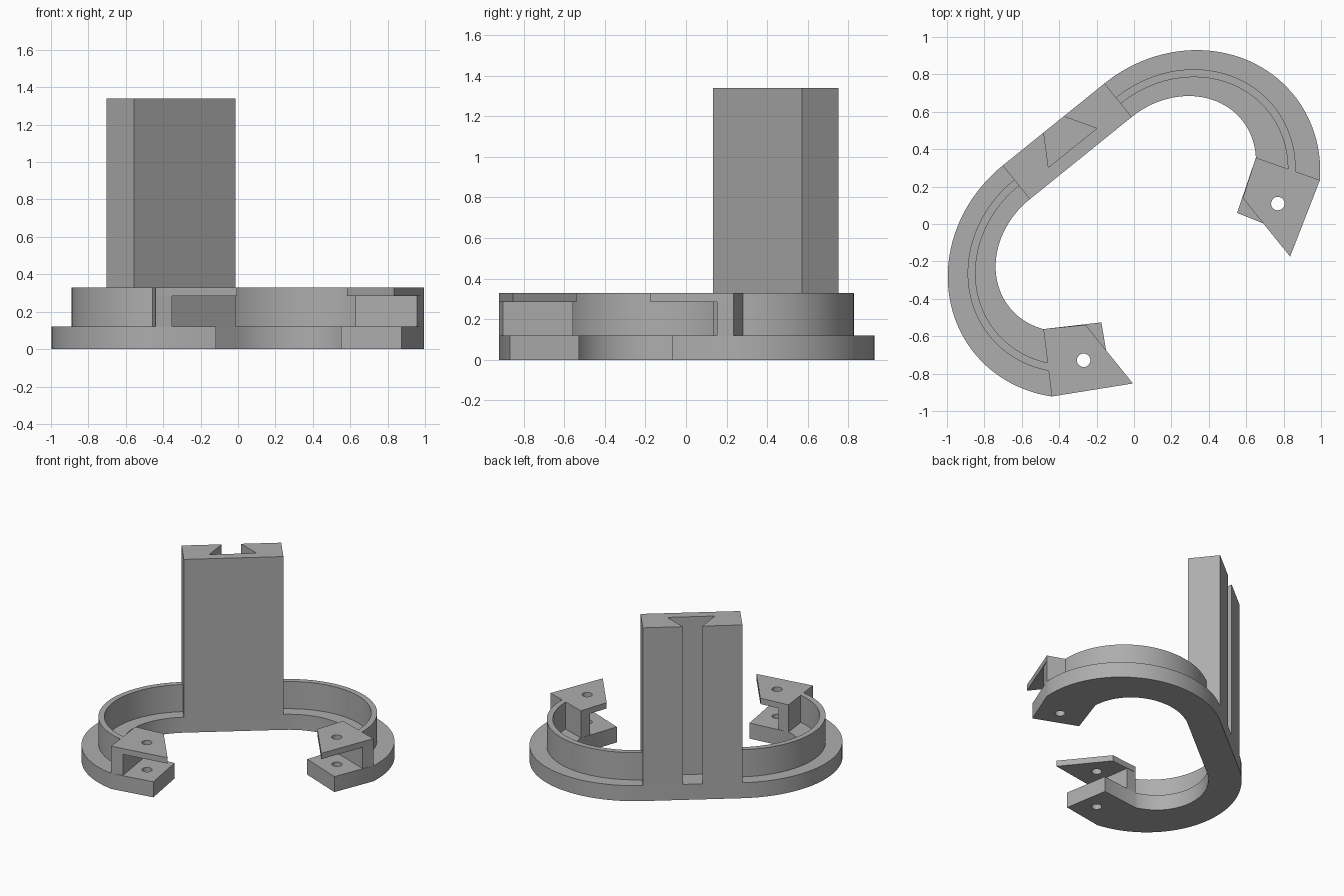
import bpy
import bmesh
from math import cos, sin, radians
from mathutils import Matrix

cube = bpy.data.objects.get("Cube")
if cube:
    bpy.data.objects.remove(cube, do_unlink=True)

grey = bpy.data.materials.new("plain grey")
grey.use_nodes = True
GREY = (0.42, 0.42, 0.42, 1)
grey.diffuse_color = GREY
grey.node_tree.nodes["Principled BSDF"].inputs["Base Color"].default_value = GREY

# The clamp is symmetric about its own axis and stands turned on the ground
TURN = Matrix.Rotation(radians(38.9), 4, 'Z')
BASE_TOP, JAW_UNDER, RIM_TOP, POST_TOP = 0.12, 0.285, 0.33, 1.34
HALF = 0.35           # half width of the post, and centre of the side arcs
BACK, FRONT = 0.684, 0.453


def arc(cv, a, b, end, n=44):
    """Elliptical side arc from the post round to the clip."""
    angles = [radians(90 + (end - 90) * i / n) for i in range(n + 1)]
    return [(HALF + a * cos(t), cv + b * sin(t)) for t in angles]


def mirror(points):
    return [(-u, v) for u, v in reversed(points)]


def prism(name, outline, z0, z1):
    bm = bmesh.new()
    face = bm.faces.new([bm.verts.new((u, v, z0)) for u, v in outline])
    up = bmesh.ops.extrude_face_region(bm, geom=[face])["geom"]
    top = [g for g in up if isinstance(g, bmesh.types.BMVert)]
    bmesh.ops.translate(bm, verts=top, vec=(0, 0, z1 - z0))
    bmesh.ops.recalc_face_normals(bm, faces=bm.faces[:])
    bm.transform(TURN)
    mesh = bpy.data.meshes.new(name)
    bm.to_mesh(mesh)
    bm.free()
    mesh.materials.append(grey)
    obj = bpy.data.objects.new(name, mesh)
    bpy.context.collection.objects.link(obj)
    return obj


def activate(obj):
    bpy.ops.object.select_all(action='DESELECT')
    obj.select_set(True)
    bpy.context.view_layer.objects.active = obj


def drill(obj, u, v, r=0.036, n=32):
    """Cut a vertical screw hole right through a part."""
    ring = [(u + r * cos(radians(360 * i / n)), v + r * sin(radians(360 * i / n)))
            for i in range(n)]
    cutter = prism("hole_cutter", ring, -0.1, 0.5)
    cutter.hide_render = True
    mod = obj.modifiers.new("hole", 'BOOLEAN')
    mod.operation = 'DIFFERENCE'
    mod.solver = 'EXACT'
    mod.object = cutter
    activate(obj)
    bpy.ops.object.modifier_apply(modifier=mod.name)
    bpy.data.objects.remove(cutter, do_unlink=True)


outer = arc(0, 0.748, BACK, -40.2)
inner = arc(0.07, 0.448, FRONT - 0.07, -32)
end_out, end_in = outer[-1], inner[-1]
hole = (0.667, -0.398)

# Base: flange all round, with a blunt lower jaw at each end
half = outer + [(0.636, -0.602), (0.466, -0.3)] + inner[::-1]
base = prism("base_flange", half + mirror(half), 0, BASE_TOP)

# Post with a dovetail groove down its back
side = [(0.068, BACK), (0.166, 0.523)]
post_half = side[::-1] + [side[0], (HALF, BACK), (HALF, FRONT)]
post_half = post_half[1:] if post_half[0] == post_half[1] else post_half
post_half = [side[1], side[0], (HALF, BACK), (HALF, FRONT)]
post = prism("post", post_half + mirror(post_half), BASE_TOP, POST_TOP)

# Thin rim walls, connecting webs and pointed upper jaws on both sides
wall = ([(HALF - 0.02, 0.587)] + arc(0.02, 0.628, 0.567, -38)
        + arc(0.02, 0.586, 0.525, -36)[::-1] + [(HALF - 0.02, 0.545)])
web = [end_out, (0.841, -0.481), (0.663, -0.18), end_in]
jaw = [end_out, (0.54, -0.66), (0.54, -0.257), end_in]

parts = [base, post]
for label, flip in (("left", False), ("right", True)):
    shape = mirror if flip else list
    upper = prism(label + "_upper_jaw", shape(jaw), JAW_UNDER, RIM_TOP)
    u = -hole[0] if flip else hole[0]
    drill(base, u, hole[1])
    drill(upper, u, hole[1])
    parts += [upper,
              prism(label + "_rim_wall", shape(wall), BASE_TOP, RIM_TOP),
              prism(label + "_jaw_web", shape(web), BASE_TOP, JAW_UNDER)]

for part in parts:
    activate(part)
    bpy.ops.object.shade_smooth_by_angle(angle=radians(30))
